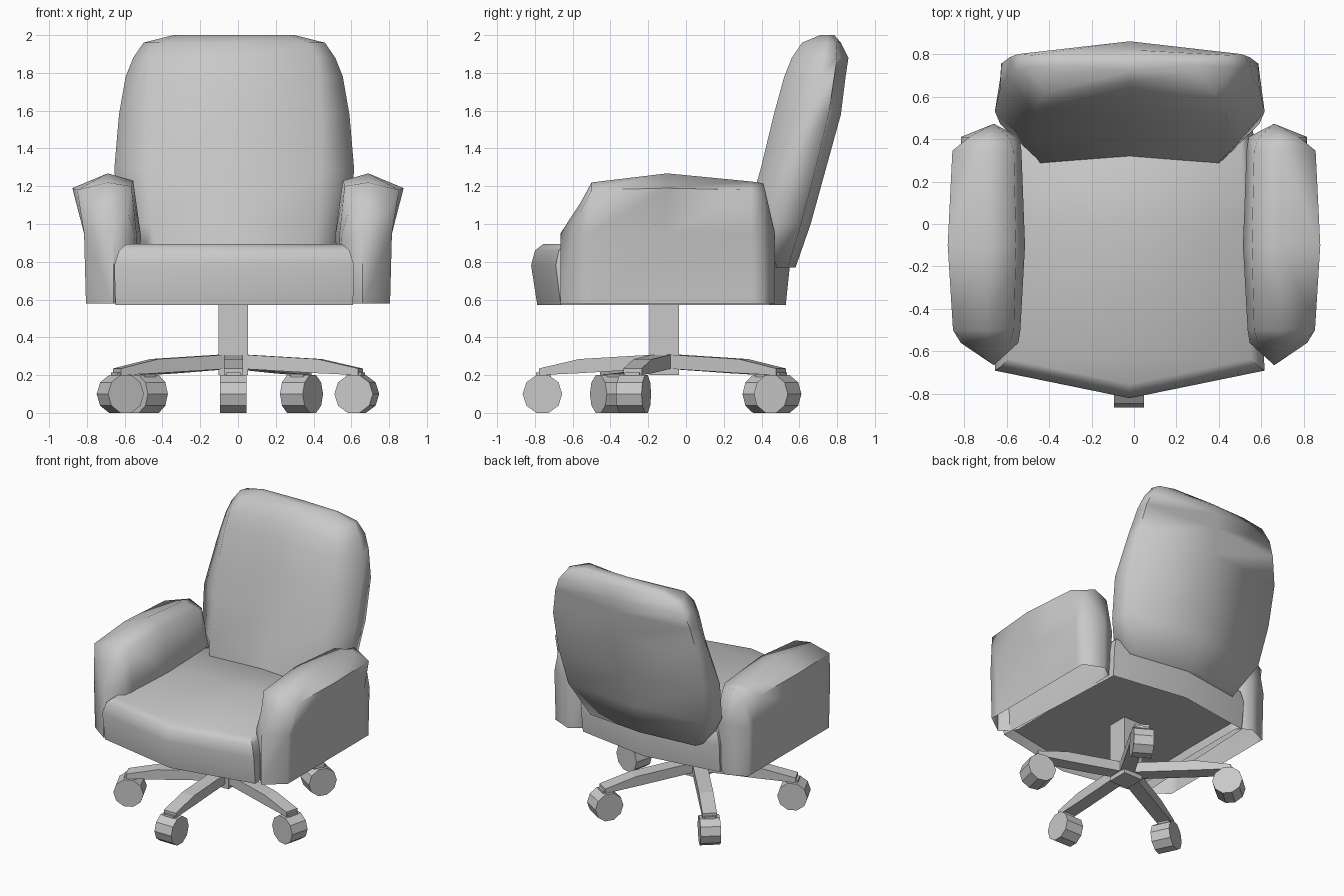
import bpy, bmesh, math
from mathutils import Matrix, Vector

cube = bpy.data.objects.get("Cube")
if cube:
    bpy.data.objects.remove(cube)

grey = bpy.data.materials.new("plain_grey")
grey.use_nodes = True
colour = (0.58, 0.58, 0.58, 1)
grey.diffuse_color = colour
grey.node_tree.nodes["Principled BSDF"].inputs["Base Color"].default_value = colour


def finish(bm, name, smooth=None, matrix=None):
    """Turn a bmesh into a named, coloured object."""
    bmesh.ops.remove_doubles(bm, verts=bm.verts, dist=0.001)
    bmesh.ops.recalc_face_normals(bm, faces=bm.faces)
    if matrix:
        bm.transform(matrix)
    mesh = bpy.data.meshes.new(name)
    bm.to_mesh(mesh)
    bm.free()
    mesh.materials.append(grey)
    obj = bpy.data.objects.new(name, mesh)
    bpy.context.collection.objects.link(obj)
    if smooth:
        bpy.ops.object.select_all(action="DESELECT")
        obj.select_set(True)
        bpy.context.view_layer.objects.active = obj
        bpy.ops.object.shade_smooth_by_angle(angle=math.radians(smooth))


def loft(sections, closed=True, caps=True):
    """Skin a list of equal-length point rows."""
    bm = bmesh.new()
    rows = [[bm.verts.new(p) for p in s] for s in sections]
    n = len(rows[0])
    for a, b in zip(rows, rows[1:]):
        for i in range(n if closed else n - 1):
            j = (i + 1) % n
            bm.faces.new((a[i], a[j], b[j], b[i]))
    if caps:
        bm.faces.new(rows[0])
        bm.faces.new(rows[-1])
    return bm


MID = -0.02  # cushions and base sit slightly off centre


def symmetric_ring(half, z):
    """Half outline from front centre to back centre, mirrored into a ring."""
    other = [(-x, y) for x, y in half[-2:0:-1]]
    return [(MID + x, y, z) for x, y in half + other]


# Seat cushion: pointed outline at several heights, recessed underneath
outline = [(0, -0.82), (0.635, -0.69), (0.6, 0), (0.58, 0.46), (0, 0.55)]
seat = []
for z, sx, sy in ((0.64, 0.97, 0.94), (0.57, 0.99, 0.96), (0.78, 1, 1),
                  (0.86, 0.96, 0.975), (0.895, 0.9, 0.92)):
    seat.append(symmetric_ring([(x * sx, y * sy) for x, y in outline], z))
finish(loft(seat), "seat_cushion", 50)

# Backrest: height, half widths at front, side and back, then y of
# front centre, front corner, side, back corner, back centre
levels = (
    (0.77, 0.4, 0.48, 0.44, 0.29, 0.26, 0.42, 0.54, 0.58),
    (1.0, 0.44, 0.61, 0.58, 0.345, 0.31, 0.47, 0.61, 0.66),
    (1.29, 0.46, 0.635, 0.61, 0.42, 0.395, 0.53, 0.685, 0.74),
    (1.58, 0.46, 0.61, 0.605, 0.49, 0.465, 0.64, 0.755, 0.82),
    (1.78, 0.45, 0.575, 0.565, 0.56, 0.52, 0.7, 0.785, 0.845),
    (1.88, 0.44, 0.535, 0.525, 0.61, 0.56, 0.72, 0.8, 0.86),
    (1.96, 0.4, 0.48, 0.46, 0.67, 0.615, 0.74, 0.795, 0.82),
    (2.0, 0.29, 0.32, 0.31, 0.72, 0.71, 0.75, 0.775, 0.785),
)
back = []
for z, fw, sw, bw, fc, fk, side, bk, bc in levels:
    back.append(symmetric_ring([(0, fc), (fw, fk), (sw, side), (bw, bk), (0, bc)], z))
finish(loft(back), "backrest", 80)


# Armrests: shells open underneath, with a vertical ridge at each end
def arm_section(y, outer, outer_z, peak_z, inner, inner_z, waist):
    return [(0.805, y, 0.58), (0.815, y, 0.95), (outer, y, outer_z), (0.69, y, peak_z),
            (inner, y, inner_z), (waist, y, 0.93), (0.57, y, 0.58)]


def arm_ridge(y):
    low, high = (0.66, y, 0.58), (0.66, y, 0.95)
    return [low] + [high] * 5 + [low]


arm = [
    arm_ridge(-0.665),
    arm_section(-0.56, 0.79, 1.06, 1.11, 0.585, 1.07, 0.545),
    arm_section(-0.5, 0.852, 1.18, 1.22, 0.565, 1.2, 0.535),
    arm_section(-0.1, 0.877, 1.19, 1.268, 0.555, 1.23, 0.513),
    arm_section(0.345, 0.855, 1.18, 1.225, 0.565, 1.2, 0.53),
    arm_section(0.41, 0.775, 1.15, 1.215, 0.59, 1.17, 0.54),
    arm_ridge(0.472),
]
for side, name in ((1, "left_armrest"), (-1, "right_armrest")):
    rows = [[(side * x, y, z) for x, y, z in row] for row in arm]
    finish(loft(rows, closed=False, caps=False), name, 80)

# Column under the seat
HUB = Vector((-0.024, -0.115, 0))


def block(x0, x1, half_y, z0, z1):
    return loft([[(x, -half_y, z0), (x, half_y, z0), (x, half_y, z1), (x, -half_y, z1)]
                 for x in (x0, x1)])


finish(block(-0.078, 0.078, 0.078, 0.2, 0.66), "column", matrix=Matrix.Translation(HUB))

# Five bent legs of slightly different reach, each with a stem and a caster
leg_profile = ((0.05, 0.235, 0.31), (0.7, 0.21, 0.285), (1.03, 0.2, 0.235))
spread = ((270, 0.645), (346, 0.673), (59, 0.7), (131, 0.715), (205.5, 0.664))
for i, (angle, reach) in enumerate(spread, 1):
    place = Matrix.Translation(HUB) @ Matrix.Rotation(math.radians(angle), 4, "Z")
    leg = loft([[(r * reach, -0.05, lo), (r * reach, 0.05, lo),
                 (r * reach, 0.05, hi), (r * reach, -0.05, hi)] for r, lo, hi in leg_profile])
    finish(leg, f"leg_{i}", matrix=place)
    stem = block(reach - 0.045, reach + 0.035, 0.04, 0.15, 0.215)
    finish(stem, f"caster_stem_{i}", matrix=place)
    # ten-sided wheel resting on a flat
    wheel = bmesh.new()
    bmesh.ops.create_cone(wheel, cap_ends=True, segments=10, radius1=0.105, radius2=0.105, depth=0.14)
    turn = Matrix.Rotation(math.pi / 2, 4, "X") @ Matrix.Rotation(math.pi / 10, 4, "Z")
    wheel.transform(Matrix.Translation((reach, 0, 0.1)) @ turn)
    finish(wheel, f"caster_{i}", matrix=place)
